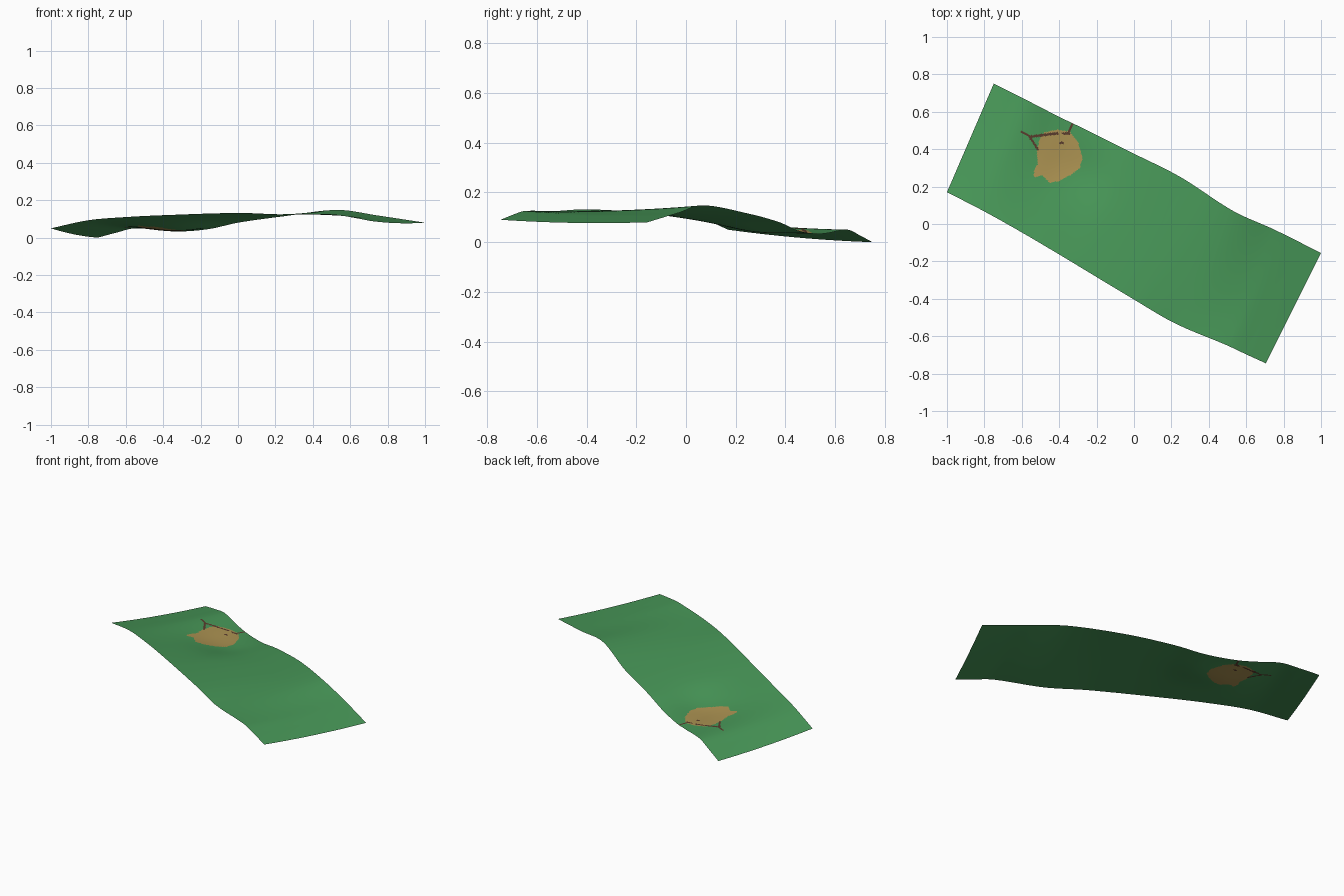
import bpy, bmesh, math
from mathutils import Vector
from mathutils.geometry import intersect_point_line

cube = bpy.data.objects.get("Cube")
if cube:
    bpy.data.objects.remove(cube, do_unlink=True)


def material(name, colour):
    m = bpy.data.materials.new(name)
    m.use_nodes = True
    m.diffuse_color = colour
    bsdf = m.node_tree.nodes["Principled BSDF"]
    bsdf.inputs["Base Color"].default_value = colour
    bsdf.inputs["Roughness"].default_value = 0.8
    return m


# The two long edges of the rippled sheet
front_edge = [Vector(p) for p in (
    (-1, .17, .05), (-.8, .067, .093), (-.6, -.045, .11), (-.4, -.163, .12),
    (0, -.404, .132), (.217, -.53, .125), (.5, -.65, .125), (.6, -.697, .11),
    (.705, -.745, .09))]
back_edge = [Vector(p) for p in (
    (-.75, .75, 0), (-.65, .7, .027), (-.55, .65, .05), (-.4, .573, .037),
    (-.3, .525, .033), (-.15, .45, .047), (0, .376, .08), (.25, .25, .115),
    (.53, .07, .148), (.75, -.03, .118), (1, -.155, .08))]

# Painted fruit outline and twigs, seen from above
fruit = [(-.48, .49), (-.41, .505), (-.345, .495), (-.3, .44), (-.275, .355),
         (-.29, .3), (-.335, .265), (-.4, .23), (-.45, .22), (-.49, .26),
         (-.535, .25), (-.535, .28), (-.515, .32), (-.52, .39), (-.505, .45)]
twigs = [((-.6, .49), (-.55, .467), .006), ((-.55, .467), (-.41, .485), .007),
         ((-.56, .47), (-.515, .4), .006), ((-.325, .54), (-.355, .485), .006),
         ((-.38, .485), (-.345, .482), .006), ((-.395, .435), (-.38, .435), .006)]


def slope(pts, i):
    a, b = pts[max(i - 1, 0)], pts[min(i + 1, len(pts) - 1)]
    return (b - a) / (b.x - a.x)


def along(pts, f):
    """Smooth curve through pts, at fraction f of its run in x."""
    x = pts[0].x + f * (pts[-1].x - pts[0].x)
    i = 0
    while i < len(pts) - 2 and x > pts[i + 1].x:
        i += 1
    a, b = pts[i], pts[i + 1]
    h = b.x - a.x
    s = (x - a.x) / h
    p = (a * (2 * s**3 - 3 * s**2 + 1) + b * (3 * s**2 - 2 * s**3)
         + slope(pts, i) * h * (s**3 - 2 * s**2 + s)
         + slope(pts, i + 1) * h * (s**3 - s**2))
    return Vector((x, p.y, p.z))


def inside(x, y, poly):
    hit = False
    for (ax, ay), (bx, by) in zip(poly, poly[1:] + poly[:1]):
        if (ay > y) != (by > y) and x < ax + (y - ay) * (bx - ax) / (by - ay):
            hit = not hit
    return hit


def near_twig(p):
    for a, b, width in twigs:
        a, b = Vector(a), Vector(b)
        q, f = intersect_point_line(p, a, b)
        q = a.lerp(b, min(max(f, 0), 1))
        if (p - q.to_2d()).length < width:
            return True
    return False


def paint(c):
    if not (-.65 < c.x < -.25 and .2 < c.y < .56):
        return 0
    if near_twig(c.to_2d()):
        return 2
    return 1 if inside(c.x, c.y, fruit) else 0


# Cloth sheet: a fine grid stretched between the two edges
nu, nv = 340, 120
bm = bmesh.new()
rows = []
for i in range(nu + 1):
    a, b = along(front_edge, i / nu), along(back_edge, i / nu)
    row = []
    for j in range(nv + 1):
        t = j / nv
        p = a.lerp(b, t)
        sag = t * (1 - t)
        dent = math.exp(-((p.x + .3)**2 + (p.y - .3)**2) / .03)
        p.z -= .03 * sag + .08 * sag * dent
        row.append(bm.verts.new(p))
    rows.append(row)
for r, s in zip(rows, rows[1:]):
    for j in range(nv):
        face = bm.faces.new((r[j], s[j], s[j + 1], r[j + 1]))
        face.material_index = paint(face.calc_center_median())
        face.smooth = True
mesh = bpy.data.meshes.new("cloth_sheet")
bm.to_mesh(mesh)
bm.free()
mesh.materials.append(material("leaf_green", (.065, .314, .098, 1)))
mesh.materials.append(material("dull_orange", (.413, .29, .084, 1)))
mesh.materials.append(material("twig_brown", (.102, .045, .026, 1)))
sheet = bpy.data.objects.new("cloth_sheet", mesh)
bpy.context.collection.objects.link(sheet)
